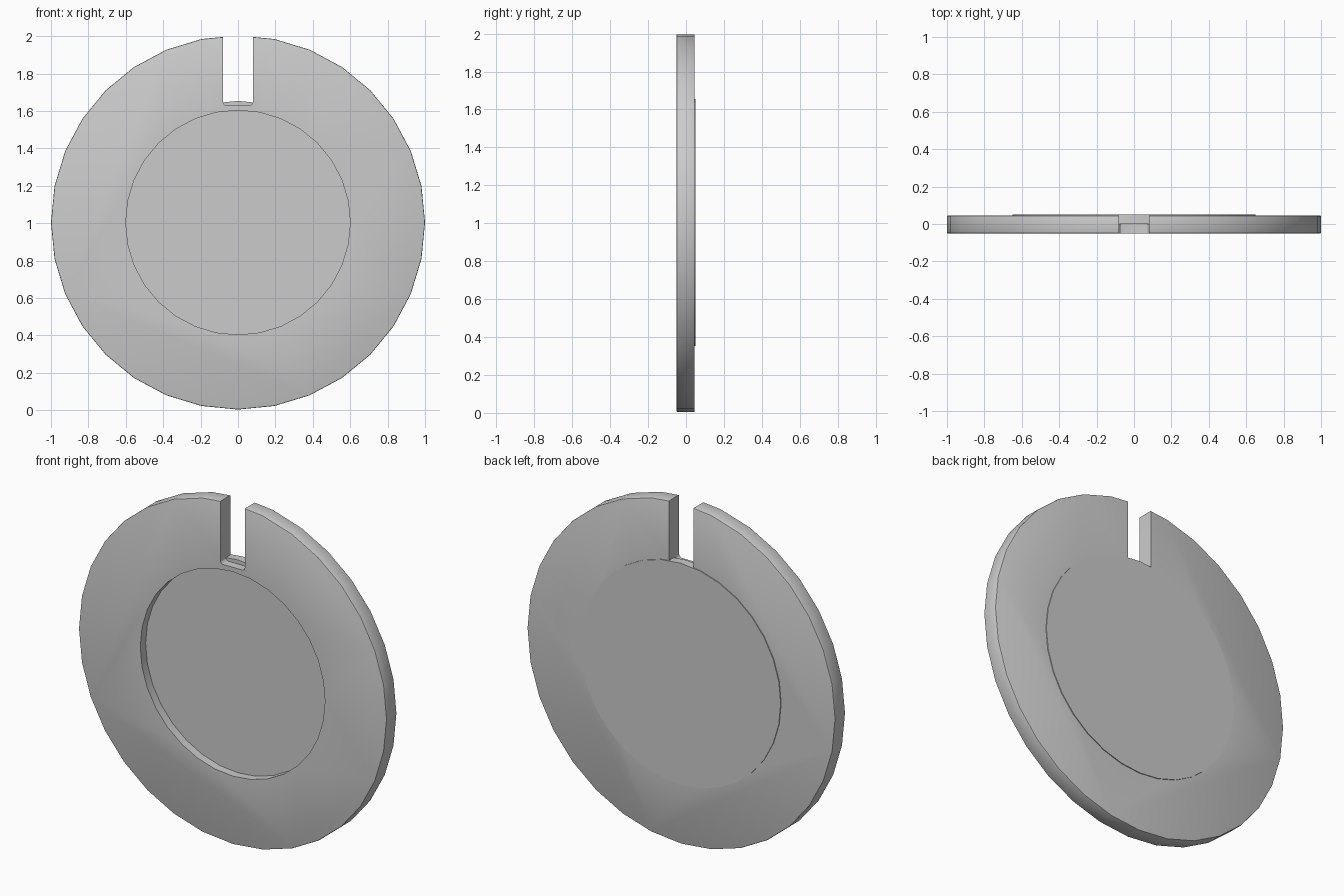
import bpy, math

cube = bpy.data.objects.get("Cube")
if cube:
    bpy.data.objects.remove(cube, do_unlink=True)

CENTRE_Z = 1.004
SIDES = 32

grey = bpy.data.materials.new("light_grey")
grey.use_nodes = True
colour = (0.6, 0.6, 0.6, 1)
grey.diffuse_color = colour
grey.node_tree.nodes["Principled BSDF"].inputs["Base Color"].default_value = colour


def disc(name, radius, front, back):
    """Upright disc with a corner pointing straight up."""
    bpy.ops.mesh.primitive_cylinder_add(
        vertices=SIDES, radius=radius, depth=back - front,
        location=(0, (front + back) / 2, CENTRE_Z), rotation=(math.pi / 2, 0, 0))
    ob = bpy.context.object
    ob.name = name
    bpy.ops.object.transform_apply(location=False, rotation=True, scale=True)
    ob.data.materials.append(grey)
    return ob


def apply_modifiers(ob):
    bpy.context.view_layer.objects.active = ob
    for mod in list(ob.modifiers):
        bpy.ops.object.modifier_apply(modifier=mod.name)


def bevel(ob, width, segments):
    mod = ob.modifiers.new("bevel", 'BEVEL')
    mod.width, mod.segments = width, segments
    mod.limit_method, mod.angle_limit = 'ANGLE', math.radians(40)
    apply_modifiers(ob)


def cut(ob, cutter):
    cutter.hide_render = True
    mod = ob.modifiers.new("cut", 'BOOLEAN')
    mod.operation, mod.solver, mod.object = 'DIFFERENCE', 'EXACT', cutter
    apply_modifiers(ob)
    bpy.data.objects.remove(cutter, do_unlink=True)


# Outer ring with softened rim
ring = disc("outer_ring", 1.0, -0.05, 0.045)
bevel(ring, 0.005, 2)

# Round opening through the ring
cut(ring, disc("opening_cutter", 0.6, -0.2, 0.2))

# Slot at the top, with rounded bottom corners
bpy.ops.mesh.primitive_cube_add(size=1, location=(0, 0, 1.88))
slot = bpy.context.object
slot.name = "slot_cutter"
slot.scale = (0.16, 0.4, 0.5)
bpy.ops.object.transform_apply(location=False, rotation=False, scale=True)
slot.data.materials.append(grey)
bevel(slot, 0.02, 3)
cut(ring, slot)

# Thin backing plate, just proud of the ring's back
plate = disc("back_plate", 0.65, 0.0, 0.05)

# Smooth the curved rims, keep the edges crisp
for ob in (ring, plate):
    bpy.ops.object.select_all(action='DESELECT')
    ob.select_set(True)
    bpy.context.view_layer.objects.active = ob
    bpy.ops.object.shade_smooth_by_angle(angle=math.radians(30))
